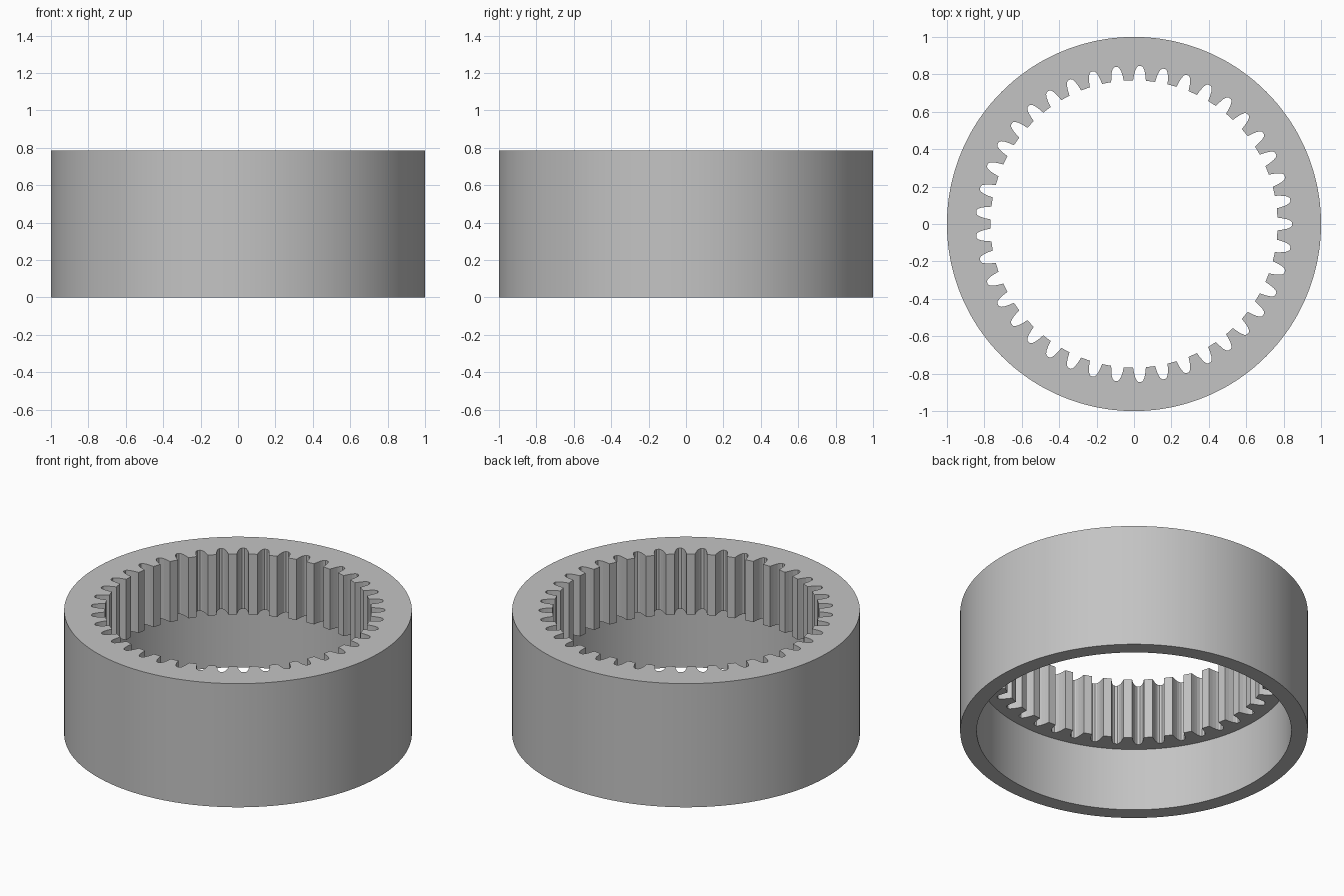
import bpy
import bmesh
from math import pi, cos, sin, asin

cube = bpy.data.objects.get("Cube")
if cube:
    bpy.data.objects.remove(cube, do_unlink=True)

TEETH = 41
PITCH = 2 * pi / TEETH
HEIGHT = 0.785
SHELF = 0.40
BORE = 0.905

# Half of one groove: radius and half width, from mouth to root
GROOVE = [(0.768, 0.034), (0.795, 0.0305), (0.82, 0.025),
          (0.838, 0.017), (0.845, 0.008)]
STEPS = 2 * len(GROOVE)

steel = bpy.data.materials.new("grey_steel")
steel.use_nodes = True
colour = (0.55, 0.55, 0.55, 1)
steel.diffuse_color = colour
bsdf = steel.node_tree.nodes["Principled BSDF"]
bsdf.inputs["Base Color"].default_value = colour
bsdf.inputs["Roughness"].default_value = 0.6


def circle(radius):
    """Polar points of a round outline, in step with the toothed one."""
    return [(radius, (i + 0.5 - STEPS / 2) * PITCH / STEPS)
            for i in range(TEETH * STEPS)]


def toothed():
    """Polar points of the internal gear outline."""
    points = []
    for k in range(TEETH):
        points += [(r, k * PITCH - asin(w / r)) for r, w in GROOVE]
        points += [(r, k * PITCH + asin(w / r)) for r, w in reversed(GROOVE)]
    return points


bm = bmesh.new()


def ring(outline, z):
    return [bm.verts.new((r * cos(a), r * sin(a), z)) for r, a in outline]


# Closed section: outer wall, top, teeth, shelf, lower bore, bottom
rings = [ring(circle(1.0), 0), ring(circle(1.0), HEIGHT),
         ring(toothed(), HEIGHT), ring(toothed(), SHELF),
         ring(circle(BORE), SHELF), ring(circle(BORE), 0)]
for a, b in zip(rings, rings[1:] + rings[:1]):
    for i in range(len(a)):
        j = (i + 1) % len(a)
        bm.faces.new((a[i], a[j], b[j], b[i]))
bmesh.ops.recalc_face_normals(bm, faces=bm.faces)

mesh = bpy.data.meshes.new("ring_gear")
bm.to_mesh(mesh)
bm.free()
mesh.materials.append(steel)
gear = bpy.data.objects.new("ring_gear", mesh)
bpy.context.collection.objects.link(gear)
